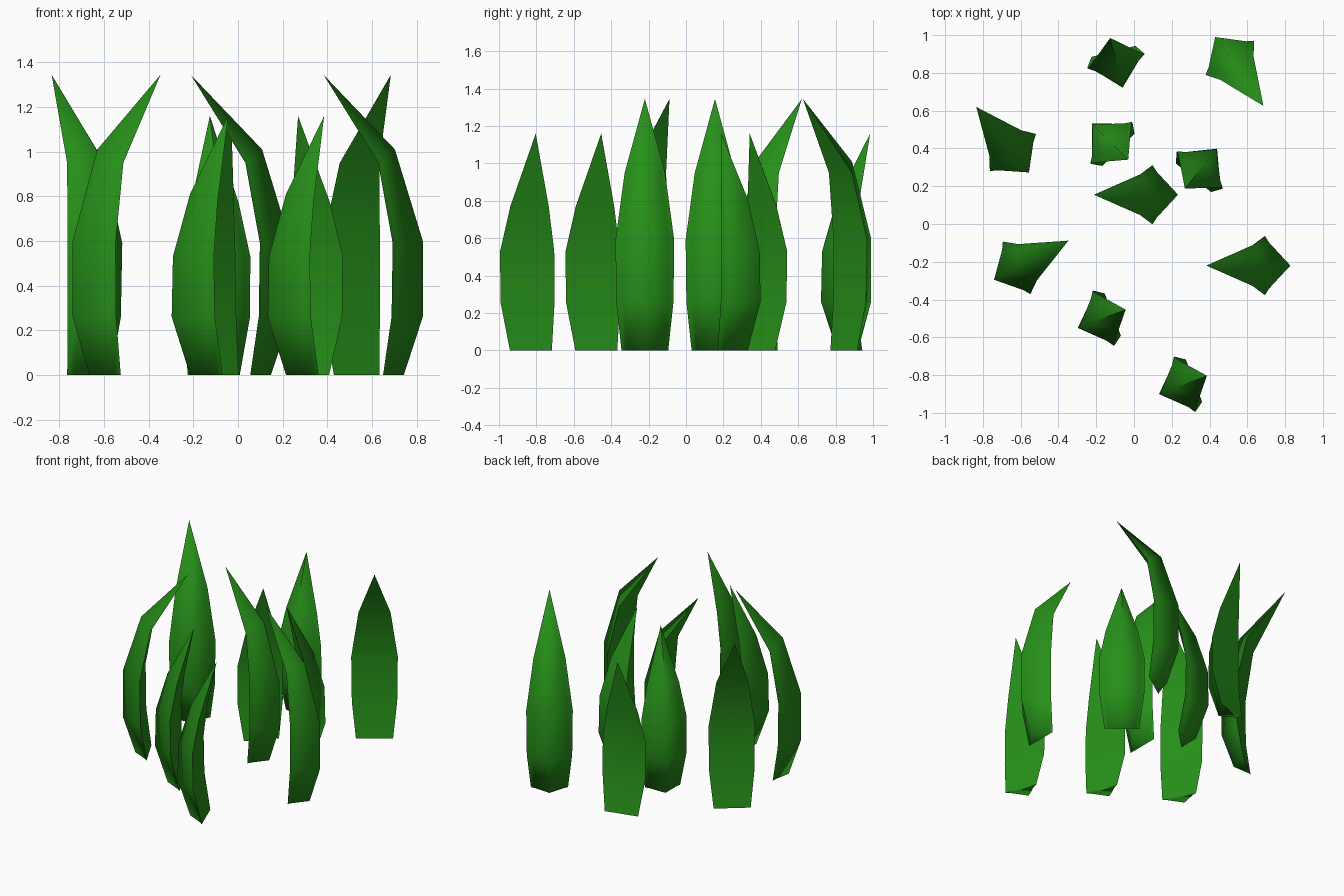
import bpy, bmesh, math
from mathutils import Matrix

if "Cube" in bpy.data.objects:
    bpy.data.objects.remove(bpy.data.objects["Cube"])

mat = bpy.data.materials.new("leaf_green")
mat.diffuse_color = (0.02, 0.28, 0.01, 1)
mat.use_nodes = True
mat.node_tree.nodes["Principled BSDF"].inputs["Base Color"].default_value = mat.diffuse_color

# Blade rings: (z, flat-side offset, ridge offset, half width, extra ridge height); tip: (offset, z)
TALL = [(0, 0.038, -0.055, 0.125, 0), (0.26, 0.0, -0.14, 0.153, 0),
        (0.59, -0.005, -0.14, 0.157, 0.01), (0.95, 0.06, -0.015, 0.108, 0.06)]
TALL_TIP = (0.305, 1.345)
SHORT = [(0, 0.035, -0.075, 0.12, 0), (0.26, -0.015, -0.163, 0.155, 0),
         (0.53, -0.02, -0.157, 0.155, 0), (0.77, 0.015, -0.075, 0.11, 0.04)]
SHORT_TIP = (0.108, 1.16)


def blade(name, rings, tip, x, y, angle):
    """Curved blade: flat inner side, ridged outer side, pointed tip leaning along +x."""
    bm = bmesh.new()
    loops = []
    for z, flat, ridge, w, lift in rings:
        mid = flat + 0.17 * (ridge - flat)
        section = [(flat, -w, 0), (flat, w, 0), (mid, 0.77 * w, 0.15 * lift),
                   (ridge, 0, lift), (mid, -0.77 * w, 0.15 * lift)]
        loops.append([bm.verts.new((u, v, z + dz)) for u, v, dz in section])
    for a, b in zip(loops, loops[1:]):
        for i in range(5):
            j = (i + 1) % 5
            bm.faces.new((a[i], a[j], b[j], b[i]))
    top = bm.verts.new((tip[0], 0, tip[1]))
    for i in range(5):
        bm.faces.new((loops[-1][i], loops[-1][(i + 1) % 5], top))
    bm.faces.new(loops[0][::-1])
    bmesh.ops.recalc_face_normals(bm, faces=bm.faces[:])
    bm.transform(Matrix.Translation((x, y, 0)) @ Matrix.Rotation(math.radians(angle), 4, 'Z'))
    me = bpy.data.meshes.new(name)
    bm.to_mesh(me)
    bm.free()
    me.materials.append(mat)
    ob = bpy.data.objects.new(name, me)
    bpy.context.collection.objects.link(ob)
    bpy.ops.object.select_all(action='DESELECT')
    ob.select_set(True)
    bpy.context.view_layer.objects.active = ob
    bpy.ops.object.shade_smooth_by_angle(angle=math.radians(88))


# Tall blades
for i, (x, y, a) in enumerate([(0.093, 0.155, 180), (0.688, -0.22, 180), (-0.617, -0.23, 27.7),
                               (0.51, 0.875, -55), (-0.644, 0.382, 128.8)]):
    blade(f"tall_blade_{i + 1}", TALL, TALL_TIP, x, y, a)

# Short blades
for i, (x, y, a) in enumerate([(-0.145, -0.492, 21), (0.285, -0.842, 21), (-0.1, 0.88, 104),
                               (-0.107, 0.417, -45), (0.337, 0.272, -129)]):
    blade(f"short_blade_{i + 1}", SHORT, SHORT_TIP, x, y, a)
